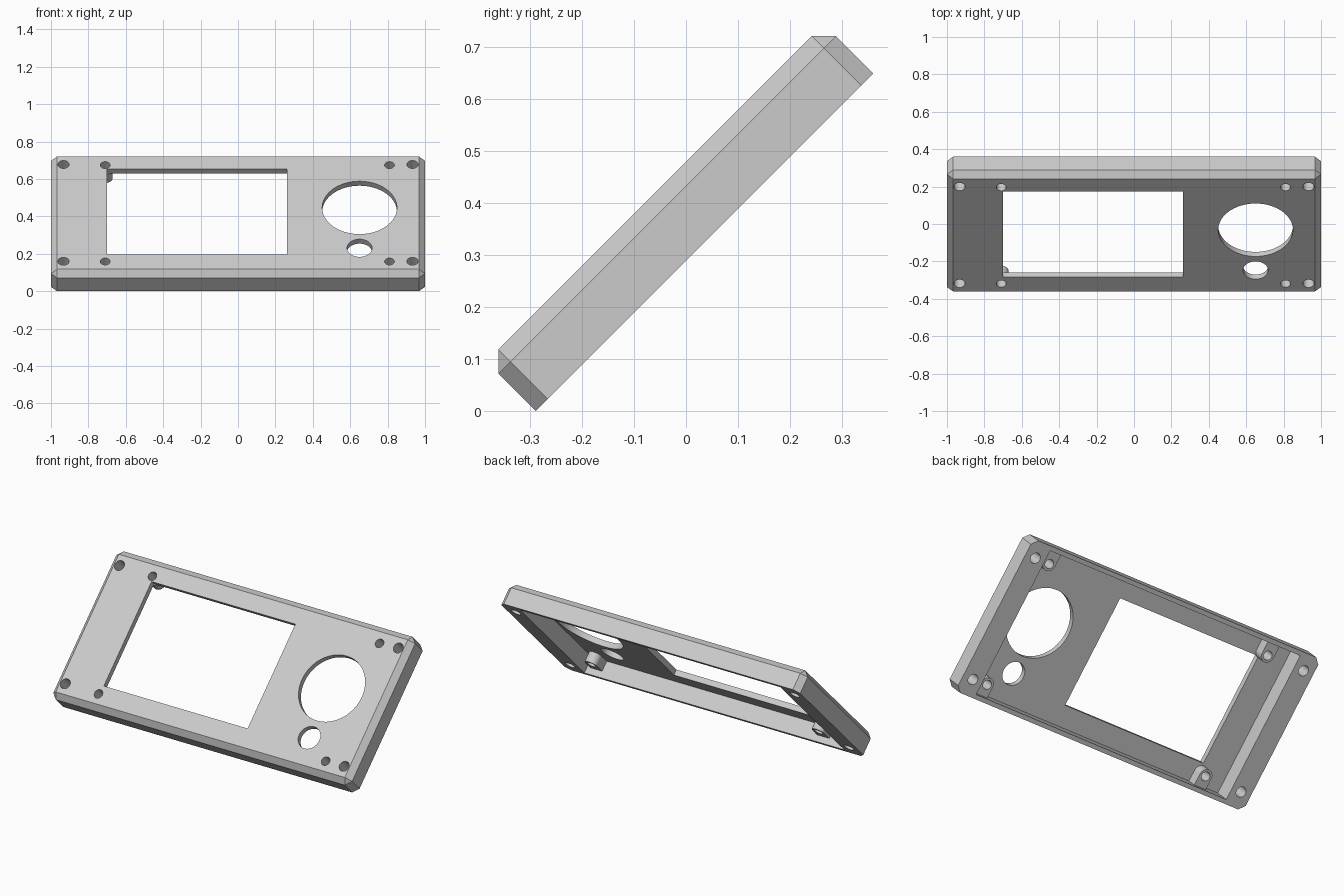
import bpy, bmesh, math

if "Cube" in bpy.data.objects:
    bpy.data.objects.remove(bpy.data.objects["Cube"])

LENGTH, DEPTH, THICK = 2.0, 0.918, 0.134
CHAMFER = 0.033
TOP, BOTTOM = THICK / 2, -THICK / 2
PLATE_BACK = TOP - 0.034          # underside of the face plate
BOSS_END = -0.029
CAVITY_X, CAVITY_Y = 0.87, 0.434

grey = bpy.data.materials.new("light grey plastic")
grey.use_nodes = True
colour = (0.6, 0.6, 0.6, 1)
grey.diffuse_color = colour
grey.node_tree.nodes["Principled BSDF"].inputs["Base Color"].default_value = colour


def add_prism(name, outline, z0, z1):
    """Solid made by extruding a flat outline from z0 to z1."""
    bm = bmesh.new()
    face = bm.faces.new([bm.verts.new((x, y, z0)) for x, y in outline])
    ext = bmesh.ops.extrude_face_region(bm, geom=[face])["geom"]
    for v in ext:
        if isinstance(v, bmesh.types.BMVert):
            v.co.z = z1
    bmesh.ops.recalc_face_normals(bm, faces=bm.faces)
    mesh = bpy.data.meshes.new(name)
    bm.to_mesh(mesh)
    bm.free()
    mesh.materials.append(grey)
    obj = bpy.data.objects.new(name, mesh)
    bpy.context.collection.objects.link(obj)
    return obj


def rect(x0, x1, y0, y1):
    return [(x0, y0), (x1, y0), (x1, y1), (x0, y1)]


def arc(x, y, r, start=0.0, sweep=math.tau, n=48):
    count = n if sweep == math.tau else n + 1
    return [(x + r * math.cos(start + sweep * i / n),
             y + r * math.sin(start + sweep * i / n)) for i in range(count)]


def combine(target, tool, operation):
    mod = target.modifiers.new("boolean", "BOOLEAN")
    mod.operation, mod.solver, mod.object = operation, "EXACT", tool
    bpy.context.view_layer.objects.active = target
    bpy.ops.object.modifier_apply(modifier=mod.name)
    bpy.data.objects.remove(tool)


# Panel body, chamfered everywhere but around the open underside
panel = add_prism("tilted_panel", rect(-LENGTH / 2, LENGTH / 2, -DEPTH / 2, DEPTH / 2), BOTTOM, TOP)
bm = bmesh.new()
bm.from_mesh(panel.data)
edges = [e for e in bm.edges if any(v.co.z > 0 for v in e.verts)]
bmesh.ops.bevel(bm, geom=edges, offset=CHAMFER, segments=1, affect="EDGES")
bm.to_mesh(panel.data)
bm.free()

# Hollow underside, leaving wide end ledges and thin long walls
combine(panel, add_prism("cavity_cutter", rect(-CAVITY_X, CAVITY_X, -CAVITY_Y, CAVITY_Y),
                         BOTTOM - 0.1, PLATE_BACK), "DIFFERENCE")

# Display window and the two round openings
openings = [rect(-0.70, 0.262, -0.316, 0.330), arc(0.65, 0.039, 0.2, n=64), arc(0.65, -0.266, 0.067)]
for outline in openings:
    combine(panel, add_prism("opening_cutter", outline, -0.2, 0.2), "DIFFERENCE")

# Screw bosses: rounded posts running back into the long walls
BOSS_R = 0.04
boss_x, boss_y = (-0.71, 0.81), (-0.368, 0.361)
for x in boss_x:
    for y in boss_y:
        side = 1 if y > 0 else -1
        wall = side * (CAVITY_Y + 0.01)
        outline = arc(x, y, BOSS_R, 0 if side < 0 else math.pi, math.pi, 24)
        outline += [(x - side * -BOSS_R, wall), (x + side * -BOSS_R, wall)]
        combine(panel, add_prism("screw_boss", outline, BOSS_END, PLATE_BACK + 0.002), "UNION")

# Screw holes through the bosses and the end ledges
holes = [(x, y, 0.026) for x in boss_x for y in boss_y]
holes += [(x, y, 0.03) for x in (-0.933, 0.933) for y in (-0.366, 0.366)]
for x, y, r in holes:
    combine(panel, add_prism("screw_cutter", arc(x, y, r, n=32), -0.2, 0.2), "DIFFERENCE")

# Lean the panel back at 45 degrees and rest it on the ground
panel.rotation_euler.x = math.radians(45)
panel.location = (0, -0.012, (DEPTH + THICK) / 2 * math.sqrt(0.5))
bpy.ops.object.select_all(action="DESELECT")
panel.select_set(True)
bpy.context.view_layer.objects.active = panel
bpy.ops.object.transform_apply(location=True, rotation=True, scale=True)
bpy.ops.object.shade_smooth_by_angle(angle=math.radians(30))
